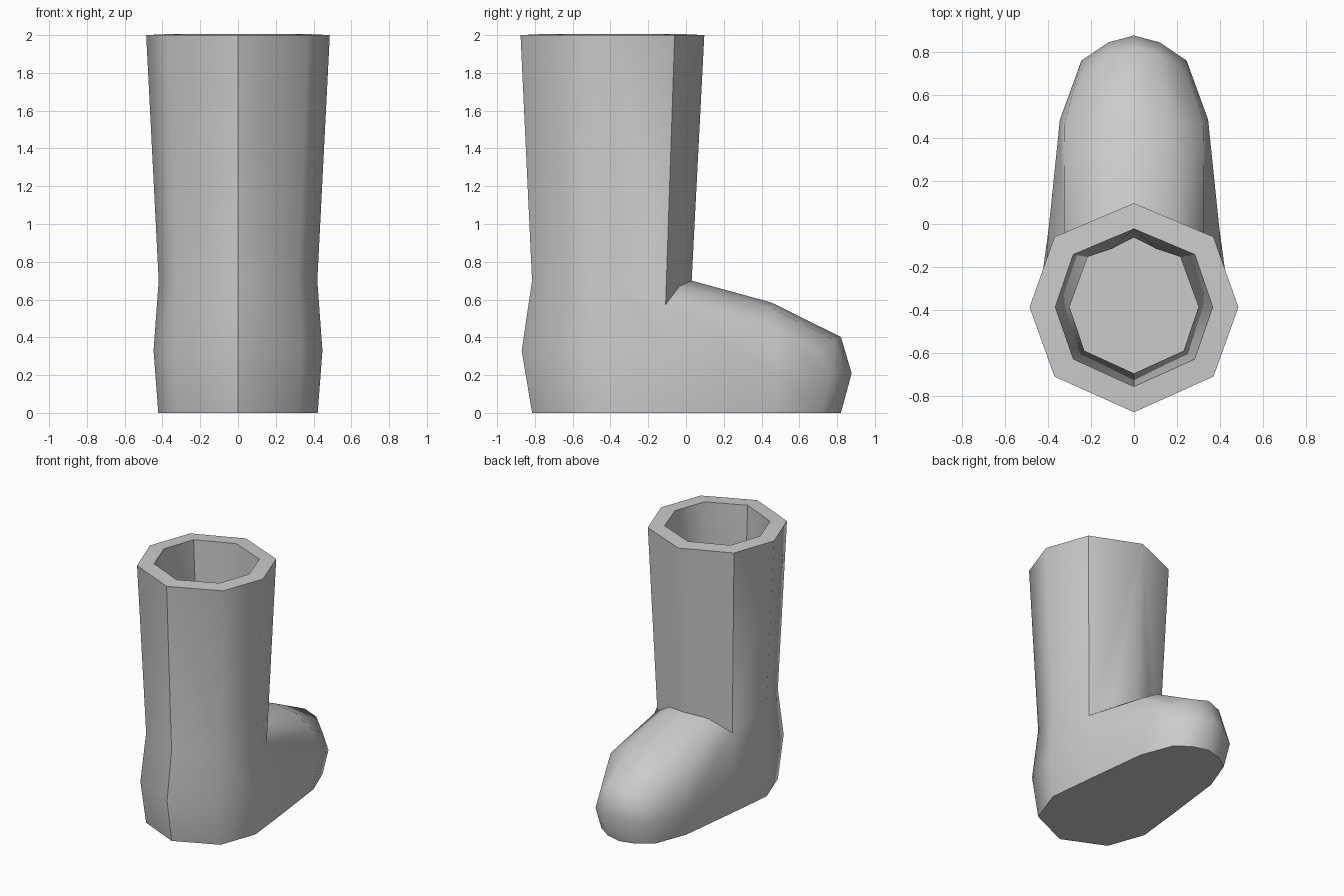
import bpy, bmesh, math

if "Cube" in bpy.data.objects:
    bpy.data.objects.remove(bpy.data.objects["Cube"])

bm = bmesh.new()


def row(*points):
    return [bm.verts.new(p) for p in points]


def bridge(a, b):
    for i in range(len(a) - 1):
        bm.faces.new((a[i], a[i + 1], b[i + 1], b[i]))


# Right half of the shaft and heel: rows run back centre, back corner, side
top = row((0, -.876, 2), (.37, -.71, 2), (.486, -.387, 2))
ankle = row((0, -.815, .7), (.32, -.67, .7), (.42, -.387, .7))
heel = row((0, -.87, .33), (.338, -.715, .33), (.447, -.387, .33))
base = row((0, -.815, 0), (.32, -.67, 0), (.422, -.387, 0))
for a, b in ((top, ankle), (ankle, heel), (heel, base)):
    bridge(a, b)

# Foot sections: top centre, top middle, top edge, side, sole
instep = row((0, .03, .7), (.165, -.035, .67), (.322, -.108, .573),
             (.397, -.02, .31), (.38, 0, 0))
arch = row((0, .45, .585), (.17, .455, .555), (.325, .46, .46),
           (.345, .485, .2), (.325, .46, 0))
bridge(instep, arch)

# Front of the shaft, joined to the foot
front = row((.37, -.06, 2), (0, .097, 2))
bm.faces.new((top[2], front[0], instep[2], ankle[2]))
bm.faces.new((front[0], front[1], instep[0], instep[1], instep[2]))
bm.faces.new((ankle[2], instep[2], instep[3], heel[2]))
bm.faces.new((heel[2], instep[3], instep[4], base[2]))

# Rounded toe
toe_top = row((0, .82, .402), (.12, .788, .385), (.23, .71, .32))
toe_mid = row((0, .877, .21), (.12, .845, .2), (.245, .76, .17))
toe_low = row((0, .82, 0), (.12, .788, 0), (.23, .71, 0))
bridge(toe_top, toe_mid)
bridge(toe_mid, toe_low)
bridge(arch, toe_top + [toe_mid[2], toe_low[2]])

# Sole
bm.faces.new(base + [instep[4], arch[4]] + toe_low[::-1])

# Mirror to the left half
bmesh.ops.mirror(bm, geom=bm.verts[:] + bm.edges[:] + bm.faces[:],
                 axis='X', merge_dist=.001)
bmesh.ops.remove_doubles(bm, verts=bm.verts[:], dist=.001)
bmesh.ops.recalc_face_normals(bm, faces=bm.faces[:])
mesh = bpy.data.meshes.new("boot")
bm.to_mesh(mesh)
bm.free()
boot = bpy.data.objects.new("boot", mesh)
bpy.context.collection.objects.link(boot)

# Thick wall leaving the boot hollow
wall = boot.modifiers.new("wall", 'SOLIDIFY')
wall.thickness = .12
wall.offset = -1
bpy.context.view_layer.objects.active = boot
boot.select_set(True)
bpy.ops.object.modifier_apply(modifier="wall")
bpy.ops.object.shade_smooth_by_angle(angle=math.radians(47))
